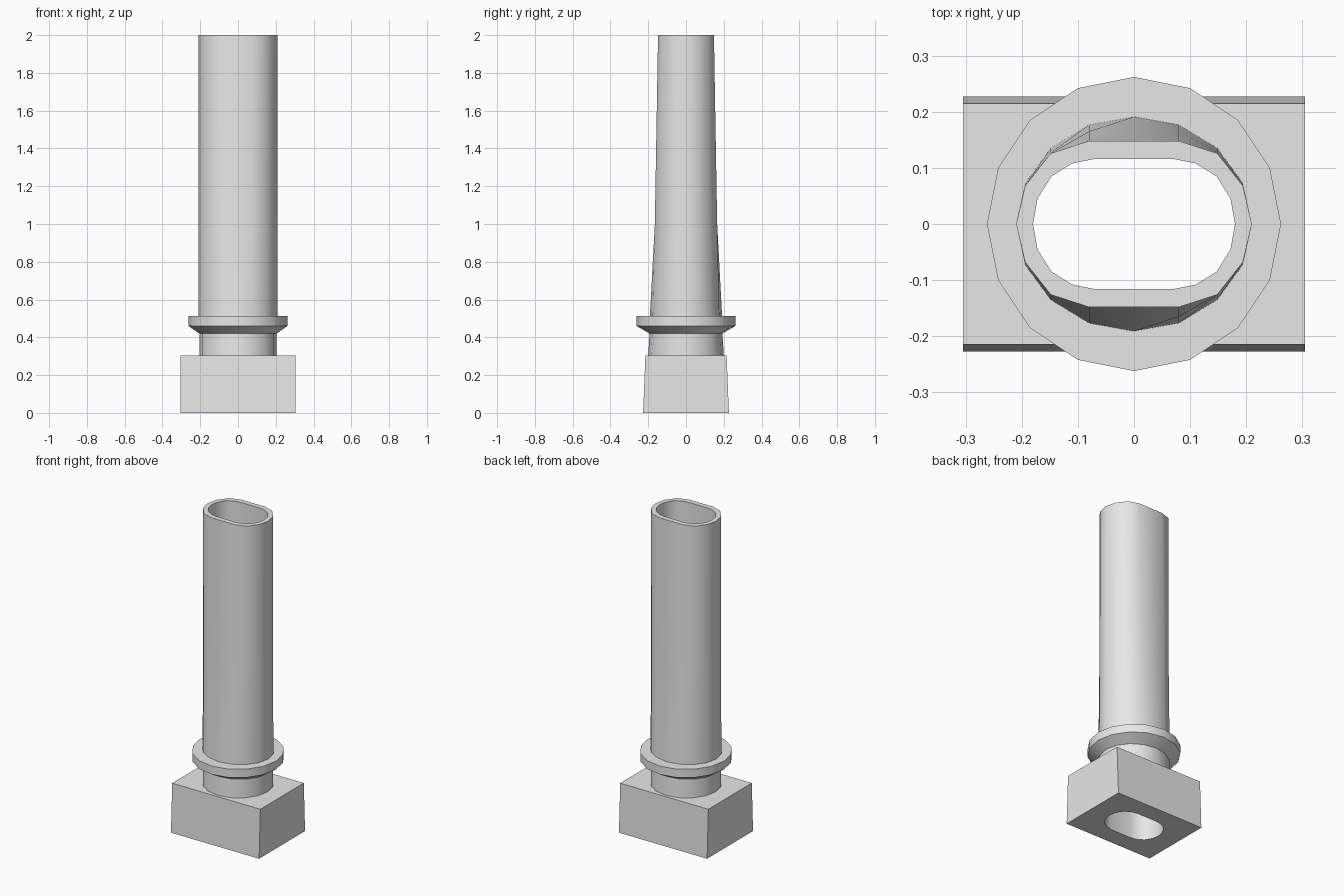
import bpy
import bmesh
from math import cos, sin, pi, radians

if "Cube" in bpy.data.objects:
    bpy.data.objects.remove(bpy.data.objects["Cube"], do_unlink=True)

GREY = (0.8, 0.8, 0.8, 1.0)
mat = bpy.data.materials.new("plain_grey")
mat.use_nodes = True
mat.diffuse_color = GREY
mat.node_tree.nodes["Principled BSDF"].inputs["Base Color"].default_value = GREY

SIDES = 16


def finish(name, bm, smooth):
    bmesh.ops.remove_doubles(bm, verts=bm.verts, dist=0.0001)
    bmesh.ops.recalc_face_normals(bm, faces=bm.faces)
    mesh = bpy.data.meshes.new(name)
    bm.to_mesh(mesh)
    bm.free()
    mesh.materials.append(mat)
    obj = bpy.data.objects.new(name, mesh)
    bpy.context.collection.objects.link(obj)
    if smooth:
        bpy.ops.object.select_all(action='DESELECT')
        obj.select_set(True)
        bpy.context.view_layer.objects.active = obj
        bpy.ops.object.shade_smooth_by_angle(angle=radians(30))
    return obj


def loop(bm, points, z):
    return [bm.verts.new((x, y, z)) for x, y in points]


def skin(bm, a, b):
    n = len(a)
    for i in range(n):
        j = (i + 1) % n
        bm.faces.new((a[i], a[j], b[j], b[i]))


def closed_edges(bm, verts):
    return [bm.edges.new((v, verts[i - 1])) for i, v in enumerate(verts)]


def fill(bm, edges):
    bmesh.ops.triangle_fill(bm, use_beauty=True, edges=edges, normal=(0, 0, 1))


def oval(rx, ry, cap=1.0):
    """Sixteen-sided oval whose front and back are flattened at the cap."""
    pts = []
    for i in range(SIDES):
        a = 2 * pi * i / SIDES
        y = ry * sin(a)
        pts.append((rx * cos(a), max(-cap, min(cap, y))))
    return pts


def lofted(name, levels):
    bm = bmesh.new()
    rings = [loop(bm, oval(rx, ry), z) for rx, ry, z in levels]
    for a, b in zip(rings, rings[1:]):
        skin(bm, a, b)
    return finish(name, bm, True)


# Rounded slot outline of the flue, one quarter mirrored to all four
quarter = [(0.18, 0), (0.172, 0.045), (0.147, 0.085), (0.11, 0.108), (0.07, 0.116)]
half = quarter + [(-x, y) for x, y in reversed(quarter)]
bore = half + [(x, -y) for x, y in reversed(half[1:-1])]

# Plinth block, tapered front to back, with the flue opening through it
bm = bmesh.new()
corners = []
for z, hy in ((0, 0.227), (0.305, 0.215)):
    rect = loop(bm, [(-0.305, -hy), (0.305, -hy), (0.305, hy), (-0.305, hy)], z)
    hole = loop(bm, bore, z)
    fill(bm, closed_edges(bm, rect) + closed_edges(bm, hole))
    corners.append(rect)
skin(bm, *corners)
finish("plinth", bm, False)

# Round neck between plinth and collar
lofted("neck", [(0.205, 0.2, 0.305), (0.205, 0.193, 0.42)])

# Collar with a sloping underside and flat top
lofted("collar", [(0.205, 0.192, 0.42), (0.262, 0.262, 0.46),
                  (0.262, 0.262, 0.512), (0.208, 0.19, 0.512)])

# Shaft: round at the collar, flattened towards the top, open flue inside
bm = bmesh.new()
sections = [loop(bm, oval(0.21, 0.191), 0.512),
            loop(bm, oval(0.21, 0.18, 0.165), 1.0),
            loop(bm, oval(0.21, 0.178, 0.148), 2.0)]
for a, b in zip(sections, sections[1:]):
    skin(bm, a, b)
flue_top = loop(bm, bore, 2.0)
skin(bm, loop(bm, bore, 0), flue_top)
rim = [bm.edges.get((v, ring[i - 1]))
       for ring in (sections[-1], flue_top) for i, v in enumerate(ring)]
fill(bm, rim)
shaft = finish("shaft", bm, True)

# The flue lining faces the central axis, everything else faces outwards
bm = bmesh.new()
bm.from_mesh(shaft.data)
for f in bm.faces:
    c = f.calc_center_median()
    lining = min(v.co.z for v in f.verts) < 0.1
    if abs(f.normal.z) > 0.9:
        wrong = f.normal.z < 0
    else:
        wrong = (f.normal.x * c.x + f.normal.y * c.y > 0) == lining
    if wrong:
        f.normal_flip()
bm.to_mesh(shaft.data)
bm.free()
